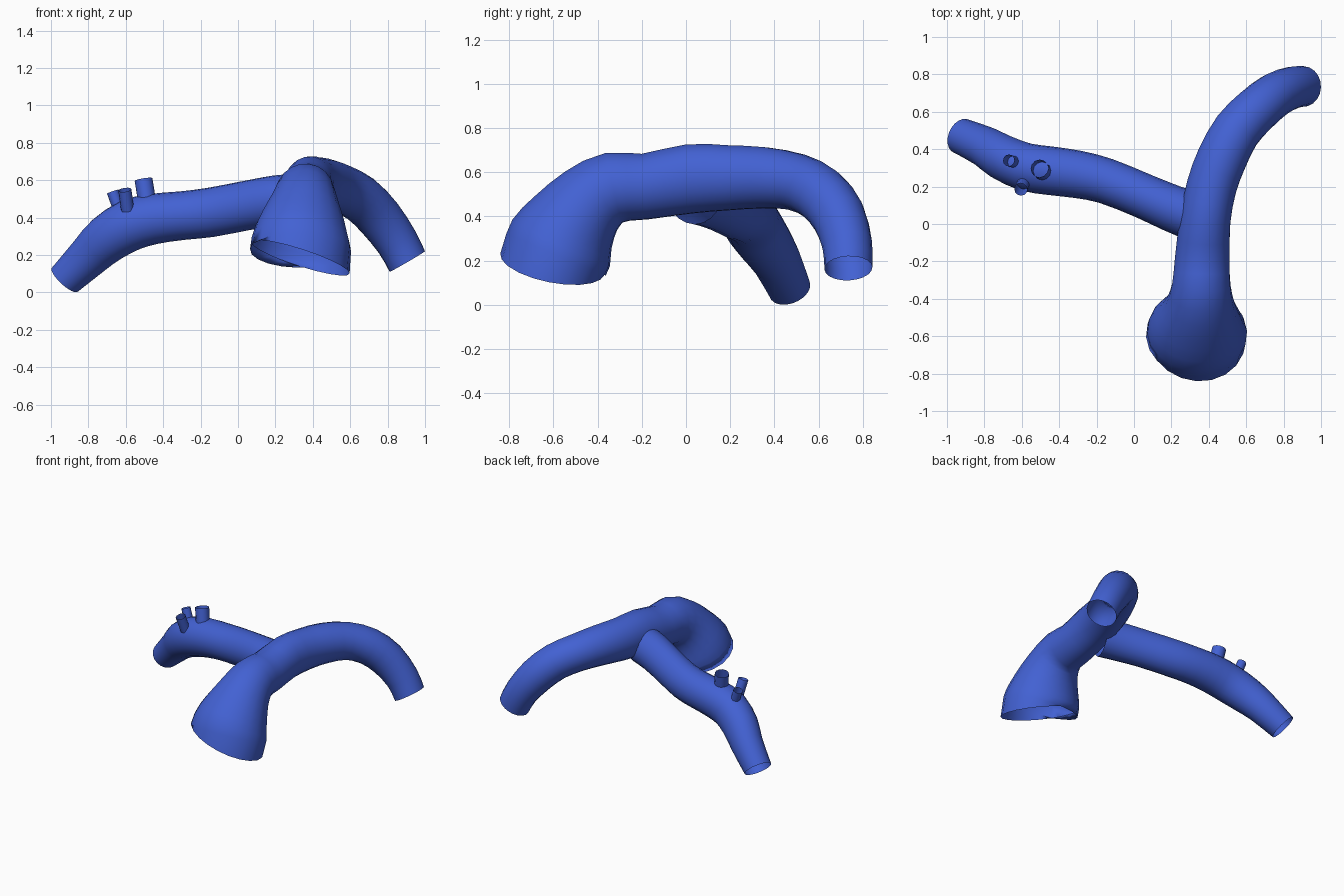
import bpy, bmesh, math
from mathutils import Vector

mat = bpy.data.materials.new("vessel_blue")
mat.diffuse_color = (0.055, 0.12, 0.65, 1)


def spline(a, b, c, d, t):
    return 0.5 * (2 * b + (c - a) * t + (2 * a - 5 * b + 4 * c - d) * t * t
                  + (3 * b - a - 3 * c + d) * t ** 3)


def tube(name, rings, side, start=None, end=None, sides=20, steps=2):
    """Open tube through rings (x, y, z, side radius, other radius)."""
    pts = []
    n = len(rings)
    for i in range(n - 1):
        four = [rings[max(0, min(n - 1, i + k))] for k in (-1, 0, 1, 2)]
        for s in range(steps):
            pts.append([spline(*v, s / steps) for v in zip(*four)])
    pts.append(list(rings[-1]))
    side = Vector(side)
    bm = bmesh.new()
    loops = []
    last = len(pts) - 1
    for i, p in enumerate(pts):
        t = Vector(pts[min(i + 1, last)][:3]) - Vector(pts[max(i - 1, 0)][:3])
        if i == 0 and start:
            t = Vector(start)
        if i == last and end:
            t = Vector(end)
        t.normalize()
        side = (side - t * side.dot(t)).normalized()
        other = t.cross(side)
        loop = []
        for k in range(sides):
            a = 2 * math.pi * k / sides
            loop.append(bm.verts.new(Vector(p[:3]) + side * p[3] * math.cos(a)
                                     + other * p[4] * math.sin(a)))
        loops.append(loop)
    for lo, hi in zip(loops, loops[1:]):
        for k in range(sides):
            j = (k + 1) % sides
            f = bm.faces.new((lo[k], lo[j], hi[j], hi[k]))
            f.smooth = True
    me = bpy.data.meshes.new(name)
    bm.to_mesh(me)
    bm.free()
    me.materials.append(mat)
    ob = bpy.data.objects.new(name, me)
    bpy.context.collection.objects.link(ob)
    return ob


# Main arch: wide flared mouth, level middle, curved drop at the back right
tube("main_arch", [
    (0.335, -0.605, 0.185, 0.275, 0.24),
    (0.335, -0.565, 0.28, 0.262, 0.245),
    (0.345, -0.51, 0.375, 0.23, 0.21),
    (0.355, -0.43, 0.47, 0.185, 0.178),
    (0.36, -0.325, 0.53, 0.157, 0.163),
    (0.365, -0.185, 0.535, 0.147, 0.15),
    (0.38, 0.02, 0.57, 0.137, 0.158),
    (0.415, 0.2, 0.575, 0.135, 0.148),
    (0.47, 0.35, 0.575, 0.135, 0.14),
    (0.55, 0.5, 0.555, 0.13, 0.13),
    (0.655, 0.61, 0.5, 0.125, 0.128),
    (0.755, 0.69, 0.4, 0.12, 0.125),
    (0.85, 0.73, 0.27, 0.112, 0.115),
    (0.905, 0.735, 0.165, 0.108, 0.11)],
    (1, 0, 0), start=(0.33, 0.2, 1), end=(0.5, 0.03, -0.86))

# Side branch running left and down
tube("side_branch", [
    (0.32, 0.04, 0.5, 0.13, 0.135),
    (0.2, 0.085, 0.49, 0.125, 0.135),
    (0.05, 0.15, 0.465, 0.12, 0.132),
    (-0.15, 0.23, 0.427, 0.122, 0.132),
    (-0.3, 0.265, 0.41, 0.127, 0.13),
    (-0.45, 0.285, 0.393, 0.13, 0.135),
    (-0.58, 0.305, 0.358, 0.128, 0.138),
    (-0.7, 0.355, 0.285, 0.122, 0.13),
    (-0.79, 0.41, 0.2, 0.11, 0.115),
    (-0.925, 0.47, 0.068, 0.097, 0.095)],
    (0, 1, 0), end=(-0.65, 0.3, -0.7))

# Three short open stubs on top of the branch
for name, base, tip, r in [
        ("stub_large", (-0.487, 0.28, 0.49), (-0.505, 0.297, 0.603), 0.048),
        ("stub_left", (-0.635, 0.33, 0.44), (-0.67, 0.34, 0.538), 0.032),
        ("stub_front", (-0.59, 0.22, 0.44), (-0.605, 0.185, 0.548), 0.035)]:
    tube(name, [base + (r, r), tip + (r, r)], (1, 0, 0), sides=12, steps=1)
